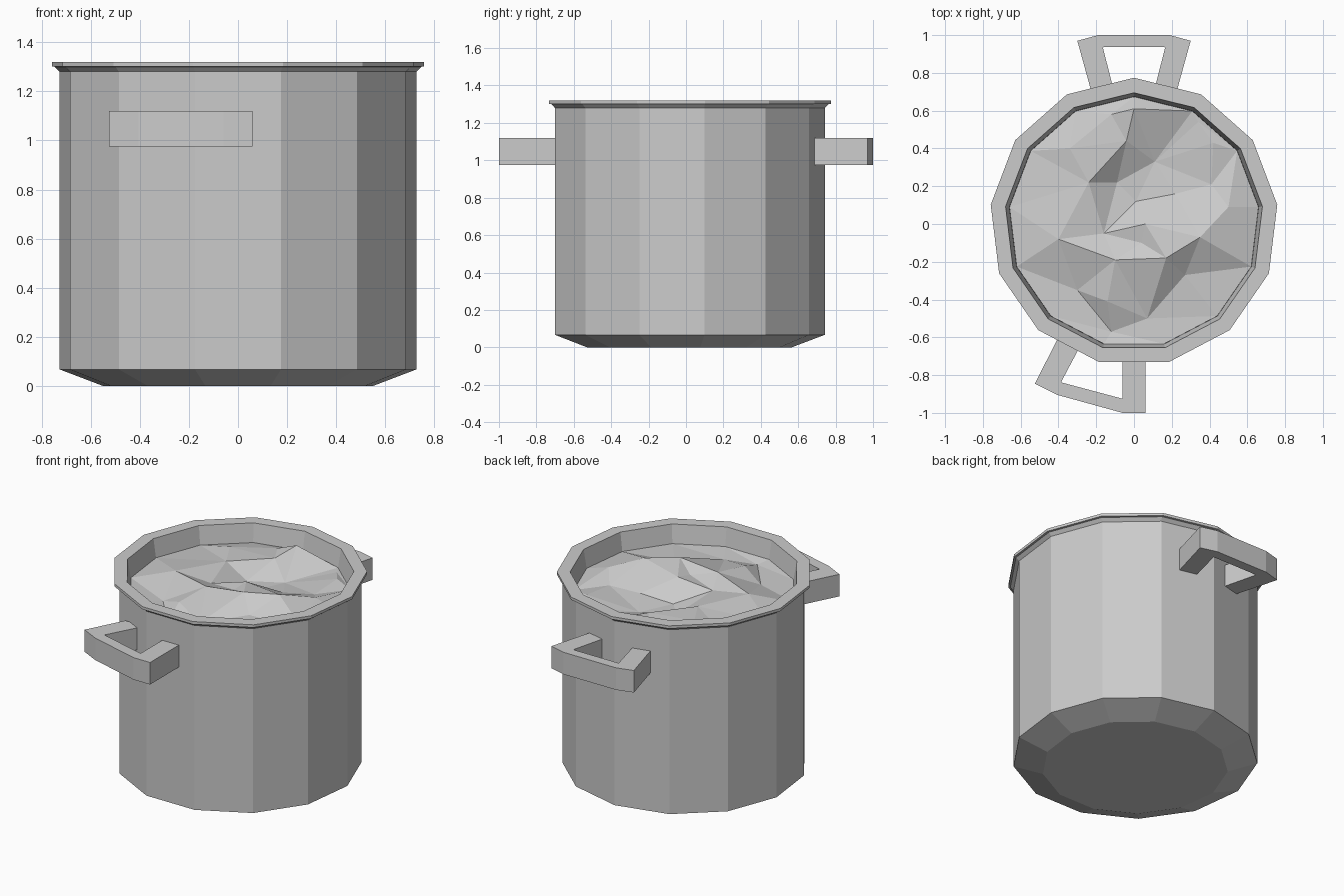
import bpy
import bmesh
import math
from mathutils import Vector
from mathutils.geometry import delaunay_2d_cdt

SIDES = 13
CENTRE_Y = 0.01

cube = bpy.data.objects.get("Cube")
if cube:
    bpy.data.objects.remove(cube, do_unlink=True)

# One plain metal grey for everything
grey = bpy.data.materials.new("plain_grey")
grey.use_nodes = True
colour = (0.6, 0.6, 0.6, 1.0)
grey.diffuse_color = colour
grey.node_tree.nodes["Principled BSDF"].inputs["Base Color"].default_value = colour


def finish(name, bm, fix_normals=True):
    """Turn a bmesh into a flat shaded object in the scene."""
    if fix_normals:
        bmesh.ops.recalc_face_normals(bm, faces=bm.faces)
    mesh = bpy.data.meshes.new(name)
    bm.to_mesh(mesh)
    bm.free()
    mesh.materials.append(grey)
    obj = bpy.data.objects.new(name, mesh)
    bpy.context.collection.objects.link(obj)
    return obj


def ring_points(radius):
    """Corners of the pot's polygon, one of them pointing to the back."""
    for i in range(SIDES):
        angle = math.tau * i / SIDES
        yield radius * math.sin(angle), CENTRE_Y + radius * math.cos(angle)


def lathe(name, profile):
    """Skin a closed-ended stack of polygon rings given as (radius, z)."""
    bm = bmesh.new()
    rings = [[bm.verts.new((x, y, z)) for x, y in ring_points(r)] for r, z in profile]
    for low, high in zip(rings, rings[1:]):
        for i in range(SIDES):
            j = (i + 1) % SIDES
            bm.faces.new((low[i], low[j], high[j], high[i]))
    bm.faces.new(rings[0])
    bm.faces.new(rings[-1])
    return finish(name, bm)


def handle(name, outer, inner, bottom=0.975, top=1.12):
    """Extrude the strip between an outer and an inner path."""
    bm = bmesh.new()
    faces = []
    rows = [[bm.verts.new((x, y, bottom)) for x, y in path] for path in (outer, inner)]
    for i in range(len(outer) - 1):
        quad = [rows[0][i], rows[0][i + 1], rows[1][i + 1], rows[1][i]]
        faces.append(bm.faces.new(quad))
    grown = bmesh.ops.extrude_face_region(bm, geom=faces)["geom"]
    moved = [v for v in grown if isinstance(v, bmesh.types.BMVert)]
    bmesh.ops.translate(bm, verts=moved, vec=(0, 0, top - bottom))
    return finish(name, bm)


# Pot shell: chamfered base, straight wall, flared lip, inner wall
lathe("pot_body", [
    (0.555, 0.0), (0.732, 0.067), (0.732, 1.28), (0.752, 1.3),
    (0.764, 1.302), (0.764, 1.32), (0.685, 1.32), (0.665, 1.2), (0.66, 1.08),
])

# Back handle, symmetrical
handle("back_handle",
       [(-0.22, 0.68), (-0.3, 0.97), (-0.19, 1), (0.19, 1), (0.3, 0.97), (0.22, 0.68)],
       [(-0.1, 0.68), (-0.165, 0.935), (-0.16, 0.936), (0.16, 0.936), (0.165, 0.935), (0.1, 0.68)])

# Front handle, skewed to one side
handle("front_handle",
       [(-0.4, -0.6), (-0.525, -0.845), (-0.405, -0.905), (-0.06, -1), (0.06, -1), (0.06, -0.69)],
       [(-0.26, -0.6), (-0.385, -0.835), (-0.38, -0.84), (-0.065, -0.924), (-0.06, -0.925), (-0.06, -0.69)])

# Lumpy contents: peaks and hollows joined into triangles
lumps = [
    (0, .61, 1.26), (.34, .54, 1.2), (.11, .33, 1.15), (-.04, .44, 1.23),
    (-.24, .22, 1.24), (-.09, .22, 1.15), (.01, .12, 1.15), (-.16, -.05, 1.22),
    (.06, 0, 1.27), (.22, .16, 1.18), (.41, .21, 1.2), (.5, .09, 1.25),
    (.35, -.07, 1.29), (.17, -.18, 1.3), (.04, -.1, 1.25), (-.1, -.19, 1.27),
    (-.4, -.08, 1.25), (-.3, -.35, 1.18), (-.14, -.41, 1.24), (.07, -.5, 1.19),
    (.27, -.27, 1.21), (.42, .43, 1.22), (-.12, .58, 1.22), (-.12, -.57, 1.18),
    (-.34, .4, 1.24),
]
edge = [(x, y, 1.2) for x, y in ring_points(0.664)]
points = lumps + edge
flat = [Vector((x, y)) for x, y, z in points]
verts, _, tris, origins, _, _ = delaunay_2d_cdt(flat, [], [], 0, 1e-5)
bm = bmesh.new()
made = [bm.verts.new((v.x, v.y, points[o[0]][2])) for v, o in zip(verts, origins)]
for tri in tris:
    bm.faces.new([made[i] for i in tri])
for face in bm.faces:
    face.normal_update()
    if face.normal.z < 0:
        face.normal_flip()
finish("contents", bm, fix_normals=False)
